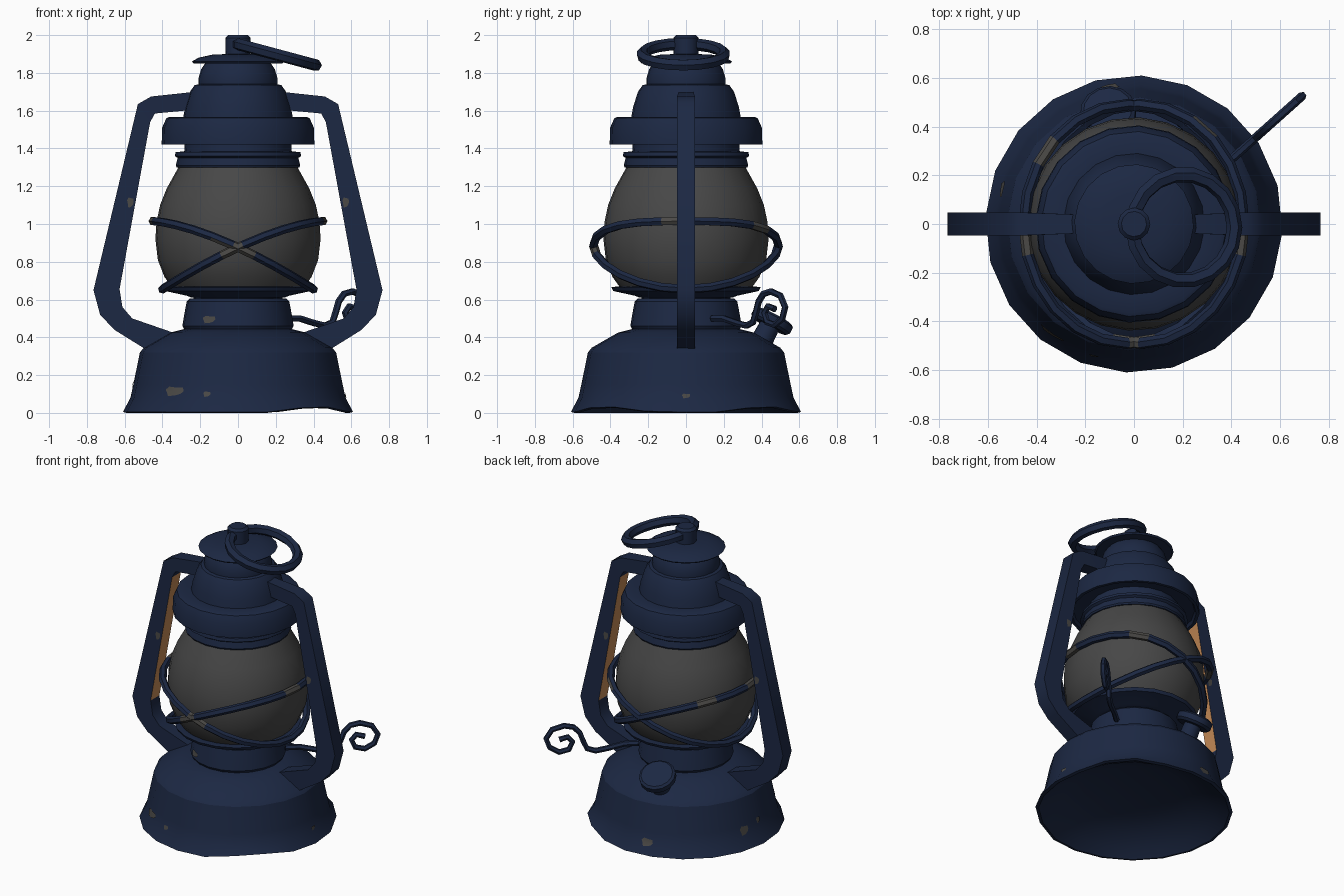
import bpy, bmesh, math
from mathutils import Vector
from mathutils.bvhtree import BVHTree

cube = bpy.data.objects.get("Cube")
if cube:
    bpy.data.objects.remove(cube)


def material(name, rgb):
    m = bpy.data.materials.new(name)
    m.use_nodes = True
    m.diffuse_color = (*rgb, 1)
    bsdf = next(n for n in m.node_tree.nodes if n.type == "BSDF_PRINCIPLED")
    bsdf.inputs["Base Color"].default_value = (*rgb, 1)
    return m


BLUE = material("navy paint", (0.0115, 0.021, 0.056))
GLASS = material("smoky glass", (0.063, 0.063, 0.063))
WORN = material("bare worn metal", (0.07, 0.067, 0.062))
COPPER = material("copper inner strip", (0.55, 0.25, 0.092))
SIDES = 20
PHASE = math.radians(-3)


def finish(name, mesh, mats, angle=32):
    obj = bpy.data.objects.new(name, mesh)
    bpy.context.collection.objects.link(obj)
    for m in mats:
        mesh.materials.append(m)
    bpy.ops.object.select_all(action="DESELECT")
    obj.select_set(True)
    bpy.context.view_layer.objects.active = obj
    bpy.ops.object.shade_smooth_by_angle(angle=math.radians(angle))
    return obj


def from_bmesh(name, bm, mats, angle=32):
    bmesh.ops.recalc_face_normals(bm, faces=bm.faces)
    mesh = bpy.data.meshes.new(name)
    bm.to_mesh(mesh)
    bm.free()
    return finish(name, mesh, mats, angle)


def lathe(name, profile, mat=BLUE, sides=SIDES, angle=32):
    """Spin (radius, height) points about z."""
    bm = bmesh.new()
    verts = [bm.verts.new((r * math.cos(PHASE), r * math.sin(PHASE), z)) for r, z in profile]
    edges = [bm.edges.new(p) for p in zip(verts, verts[1:])]
    bmesh.ops.spin(bm, geom=verts + edges, axis=(0, 0, 1), cent=(0, 0, 0),
                   angle=math.tau, steps=sides, use_duplicate=False)
    bmesh.ops.remove_doubles(bm, verts=bm.verts, dist=0.0005)
    return from_bmesh(name, bm, [mat], angle)


def tube(name, points, radius, closed=False, worn_spots=()):
    """Six-sided wire along points, bare near the worn spots."""
    cu = bpy.data.curves.new(name + " path", "CURVE")
    cu.dimensions = "3D"
    cu.bevel_depth = radius
    cu.bevel_resolution = 1
    cu.use_fill_caps = True
    sp = cu.splines.new("POLY")
    sp.points.add(len(points) - 1)
    for p, co in zip(sp.points, points):
        p.co = (*co, 1)
    sp.use_cyclic_u = closed
    tmp = bpy.data.objects.new("tmp", cu)
    bpy.context.collection.objects.link(tmp)
    dg = bpy.context.evaluated_depsgraph_get()
    mesh = bpy.data.meshes.new_from_object(tmp.evaluated_get(dg))
    bpy.data.objects.remove(tmp)
    mesh.materials.clear()
    obj = finish(name, mesh, [BLUE, WORN], 40)
    for f in mesh.polygons:
        near = any((f.center - Vector(s)).length < 0.065 for s in worn_spots)
        f.material_index = int(near)
    return obj


# Hollow base with a flared rim, dented on its left side
base = lathe("base", [(0, 0.15), (0.31, 0.15), (0.44, 0.1), (0.53, 0.05),
                      (0.59, 0), (0.61, 0.005), (0.57, 0.08), (0.555, 0.15),
                      (0.52, 0.32), (0.5, 0.345), (0.36, 0.425), (0.28, 0.445), (0, 0.445)], angle=25)
for v in base.data.vertices:
    if v.co.z < 0.02 and v.co.x > 0:
        a = math.atan2(v.co.y, v.co.x)
        v.co.z += 0.07 * max(0, abs(math.sin(2 * a)) - 0.6)

# Burner and the saucer that carries the globe
burner = lathe("burner", [(0, 0.43), (0.28, 0.435), (0.295, 0.46), (0.285, 0.52),
                          (0.272, 0.59), (0.255, 0.605), (0.235, 0.605), (0.235, 0.63), (0, 0.63)])
lathe("globe_saucer", [(0, 0.61), (0.25, 0.612), (0.27, 0.62), (0.385, 0.645),
                       (0.395, 0.665), (0.36, 0.67), (0.3, 0.655), (0, 0.655)])
lathe("glass_globe", [(0, 0.65), (0.34, 0.65), (0.39, 0.72), (0.425, 0.81), (0.438, 0.92),
                      (0.432, 1.01), (0.413, 1.1), (0.377, 1.19), (0.31, 1.31), (0, 1.31)],
      GLASS, 24, 50)

# Collar, hood, chimney, cap and knob
lathe("collar", [(0, 1.3), (0.325, 1.3), (0.33, 1.31), (0.32, 1.35), (0.335, 1.36),
                 (0.33, 1.38), (0.285, 1.385), (0.28, 1.45), (0, 1.45)])
lathe("hood", [(0, 1.44), (0.28, 1.45), (0.375, 1.44), (0.385, 1.42), (0.405, 1.42),
               (0.402, 1.51), (0.38, 1.56), (0.365, 1.567), (0.29, 1.567), (0.28, 1.62),
               (0.255, 1.7), (0.23, 1.735), (0.21, 1.74), (0.21, 1.77), (0.195, 1.82),
               (0.175, 1.85), (0, 1.85)])
lathe("top_cap", [(0, 1.84), (0.17, 1.85), (0.235, 1.85), (0.245, 1.86), (0.21, 1.88),
                  (0.13, 1.898), (0, 1.9)])
lathe("top_knob", [(0, 1.88), (0.065, 1.88), (0.067, 1.985), (0.052, 2.0), (0, 2.0)], sides=12)

# Tilted hanging ring
tilt = math.radians(15)
ring = []
for i in range(18):
    a = math.tau * i / 18
    x = 0.217 * math.cos(a)
    ring.append((0.203 + x * math.cos(tilt), -0.014 + 0.218 * math.sin(a), 1.897 - x * math.sin(tilt)))
tube("hanging_ring", ring, 0.032, True)

# Two crossing guard wires around the globe
spots = [(0.02, -0.49, 0.88), (-0.33, 0.33, 0.98), (0.34, 0.36, 0.98),
         (0.46, -0.06, 1.02), (-0.43, -0.08, 1.02), (-0.07, -0.48, 0.84)]
for name, side in (("guard_wire_left", 1), ("guard_wire_right", -1)):
    loop = []
    for i in range(24):
        a = math.tau * i / 24
        c = math.cos(a)
        rise = 1 - ((1 - c) / 2) ** 1.5
        loop.append((side * (0.425 * c + 0.025), 0.49 * math.sin(a), 0.655 + 0.36 * rise))
    tube(name, loop, 0.024, True, spots)

# Side arms: a flat bar swept through paired outer and inner corners, mirrored
outer = [(0.18, 1.705), (0.46, 1.675), (0.53, 1.635), (0.765, 0.65), (0.73, 0.52), (0.655, 0.44), (0.47, 0.325)]
inner = [(0.18, 1.61), (0.44, 1.585), (0.465, 1.54), (0.627, 0.655), (0.612, 0.56), (0.56, 0.5), (0.3, 0.41)]
bm = bmesh.new()
rows = []
for (ox, oz), (ix, iz) in zip(outer, inner):
    w = 0.037 if ox < 0.2 else 0.047
    rows.append([bm.verts.new(p) for p in ((ox, -w, oz), (ox, w, oz), (ix, w, iz), (ix, -w, iz))])
for a, b in zip(rows, rows[1:]):
    for k in range(4):
        j = (k + 1) % 4
        bm.faces.new((a[k], a[j], b[j], b[k]))
bm.faces.new(rows[0])
bm.faces.new(rows[-1][::-1])
bmesh.ops.recalc_face_normals(bm, faces=bm.faces)
for f in bm.faces:
    if f.normal.x < -0.9 and 0.9 < f.calc_center_median().z < 1.3:
        f.material_index = 1
arms = from_bmesh("side_arms", bm, [BLUE, COPPER], 50)
arms.modifiers.new("mirror", "MIRROR").use_axis = (True, False, False)

# Curled wick handle in an upright plane
curl = [(0.14, 0.5), (0.2, 0.5), (0.27, 0.475), (0.32, 0.462), (0.355, 0.48), (0.37, 0.53),
        (0.385, 0.59), (0.41, 0.63), (0.45, 0.643), (0.5, 0.62), (0.525, 0.56), (0.51, 0.5),
        (0.47, 0.465), (0.43, 0.48), (0.415, 0.53), (0.435, 0.565), (0.47, 0.55)]
tube("wick_handle", [(0.27 + (y - 0.15) * 1.12, y, z) for y, z in curl], 0.018)

# Filler cap leaning outwards at the back
filler = lathe("filler_cap", [(0, -0.14), (0.06, -0.14), (0.055, -0.03), (0.1, -0.03),
                              (0.115, -0.015), (0.115, 0.02), (0.1, 0.032), (0, 0.036)], sides=14)
filler.location = (-0.105, 0.455, 0.485)
filler.rotation_euler = Vector((-0.1, 0.46, 0.88)).to_track_quat("Z", "Y").to_euler()


# Thin chips of bare metal laid onto the painted surfaces
def chip(obj, degrees, height, width, tall, shift=0):
    bm = bmesh.new()
    dg = bpy.context.evaluated_depsgraph_get()
    tree = BVHTree.FromObject(obj, dg)
    a = math.radians(degrees)
    out = Vector((math.cos(a), math.sin(a), 0))
    along = Vector((-out.y, out.x, 0))

    def land(u, w):
        start = out * 2 + along * (shift + u) + Vector((0, 0, height + w))
        hit = tree.ray_cast(start, -out)[0]
        return bm.verts.new(hit + out * 0.005)

    mid = land(0, 0)
    edge = []
    for i in range(9):
        t = math.tau * i / 9
        wob = 1 + 0.2 * math.sin(i * 2.3)
        edge.append(land(math.cos(t) * width * wob / 2, math.sin(t) * tall * wob / 2))
    for i in range(9):
        bm.faces.new((mid, edge[i], edge[(i + 1) % 9]))
    mesh = bpy.data.meshes.new("chip")
    bm.to_mesh(mesh)
    bm.free()
    finish("worn_chip", mesh, [WORN])


bpy.context.view_layer.update()
for where in ((-127, 0.115, 0.12, 0.05), (-107, 0.1, 0.04, 0.03), (0, 0.09, 0.045, 0.025),
              (100, 0.08, 0.08, 0.05), (165, 0.12, 0.07, 0.06), (178, 0.15, 0.04, 0.04)):
    chip(base, *where)
chip(burner, -122, 0.495, 0.08, 0.04)
for facing in (-90, 90):
    for shift in (-0.57, 0.57):
        chip(arms, facing, 1.115, 0.035, 0.055, shift)
